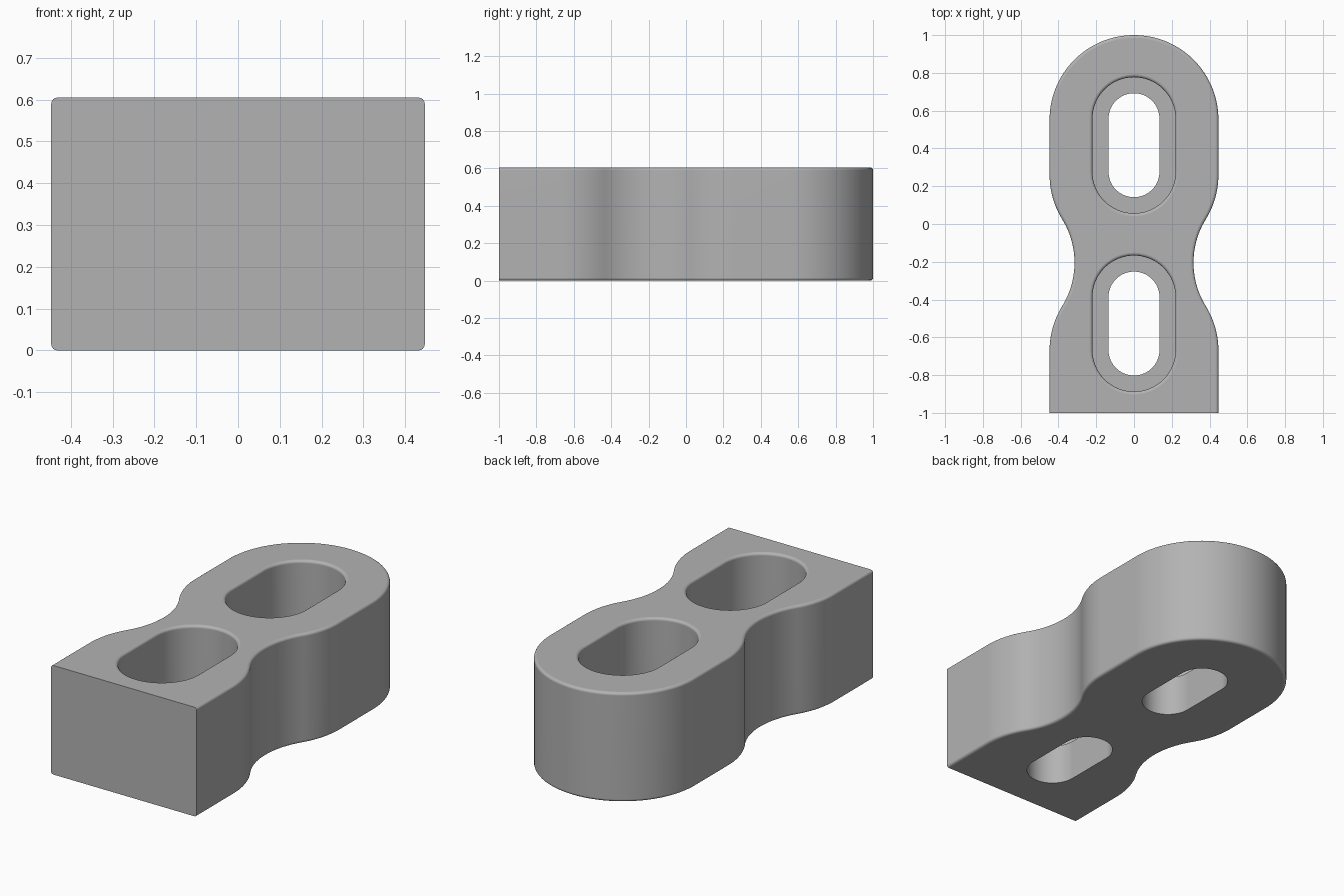
import bpy, bmesh, math

if "Cube" in bpy.data.objects:
    bpy.data.objects.remove(bpy.data.objects["Cube"])

W, H = 0.447, 0.605          # half width, height
FIL, STEPS = 0.015, 4        # edge rounding
WAIST_Y, WAIST_X = -0.205, 0.315
LOBE = 0.465                 # distance from waist to the side arc centres
# radius of the waist arc, tangent to side arcs of radius W
RW = (WAIST_X**2 + LOBE**2 - W**2) / (2 * (W - WAIST_X))
ANG = math.atan2(LOBE, WAIST_X + RW)


def arc(cx, cy, r, a0, a1, n):
    return [(cx + r * math.cos(a0 + (a1 - a0) * i / n),
             cy + r * math.sin(a0 + (a1 - a0) * i / n)) for i in range(n + 1)]


def outline(d):
    """Body outline moved inwards by d; the front end stays flat."""
    side = [(W - d, -1.0)]
    side += arc(0, WAIST_Y - LOBE, W - d, 0, ANG, 14)
    side += arc(WAIST_X + RW, WAIST_Y, RW + d, math.pi + ANG, math.pi - ANG, 28)[1:]
    side += arc(0, WAIST_Y + LOBE, W - d, -ANG, 0, 14)[1:]
    side += arc(0, 1 - W, W - d, 0, math.pi / 2, 32)
    return side + [(-x, y) for x, y in reversed(side[:-1])]


def slot(cy, r, half=0.14):
    """Long hole outline with round ends."""
    return (arc(0, cy + half, r, 0, math.pi, 32)
            + arc(0, cy - half, r, math.pi, 2 * math.pi, 32))


def loft(bm, layers):
    """Join stacked loops of points; returns the loops of vertices."""
    rings = [[bm.verts.new((x, y, z)) for x, y in pts] for pts, z in layers]
    for a, b in zip(rings, rings[1:]):
        n = len(a)
        for i in range(n):
            bm.faces.new((a[i], a[(i + 1) % n], b[(i + 1) % n], b[i]))
    return rings


def ring_edges(bm, ring):
    return [bm.edges.get((ring[i - 1], ring[i])) for i in range(len(ring))]


bm = bmesh.new()
quarter = [math.pi / 2 * i / STEPS for i in range(STEPS + 1)]

# outer wall with rounded lower and upper edges
low = [(outline(FIL * (1 - math.sin(a))), FIL * (1 - math.cos(a))) for a in quarter]
high = [(pts, H - z) for pts, z in reversed(low)]
wall = loft(bm, low + high)
bottoms, tops = [wall[0]], [wall[-1]]

# two stepped long holes: narrow below, wide above, rounded upper rim
for cy in (0.417, -0.527):
    layers = [(slot(cy, 0.135), 0.0), (slot(cy, 0.135), 0.225), (slot(cy, 0.22), 0.225)]
    layers += [(slot(cy, 0.22 + FIL * (1 - math.cos(a))), H - FIL * (1 - math.sin(a)))
               for a in quarter]
    rings = loft(bm, layers)
    bottoms.append(rings[0])
    tops.append(rings[-1])

# flat top and bottom with the holes left open
cap_edges = []
for group in (bottoms, tops):
    edges = [e for ring in group for e in ring_edges(bm, ring)]
    bmesh.ops.triangle_fill(bm, use_beauty=True, use_dissolve=False, edges=edges)
    cap_edges += edges

bmesh.ops.recalc_face_normals(bm, faces=bm.faces[:])
for f in bm.faces:
    f.smooth = True
for e in bm.edges:
    e.smooth = e.calc_face_angle(0) < math.radians(30)
for e in cap_edges:
    e.smooth = False

mesh = bpy.data.meshes.new("slotted_block")
bm.to_mesh(mesh)
bm.free()
body = bpy.data.objects.new("slotted_block", mesh)
bpy.context.collection.objects.link(body)
grey = bpy.data.materials.new("plain_grey")
grey.diffuse_color = (0.45, 0.45, 0.45, 1)
grey.use_nodes = True
grey.node_tree.nodes["Principled BSDF"].inputs["Base Color"].default_value = grey.diffuse_color
mesh.materials.append(grey)
normals = body.modifiers.new("even_shading", 'WEIGHTED_NORMAL')
normals.keep_sharp = True
